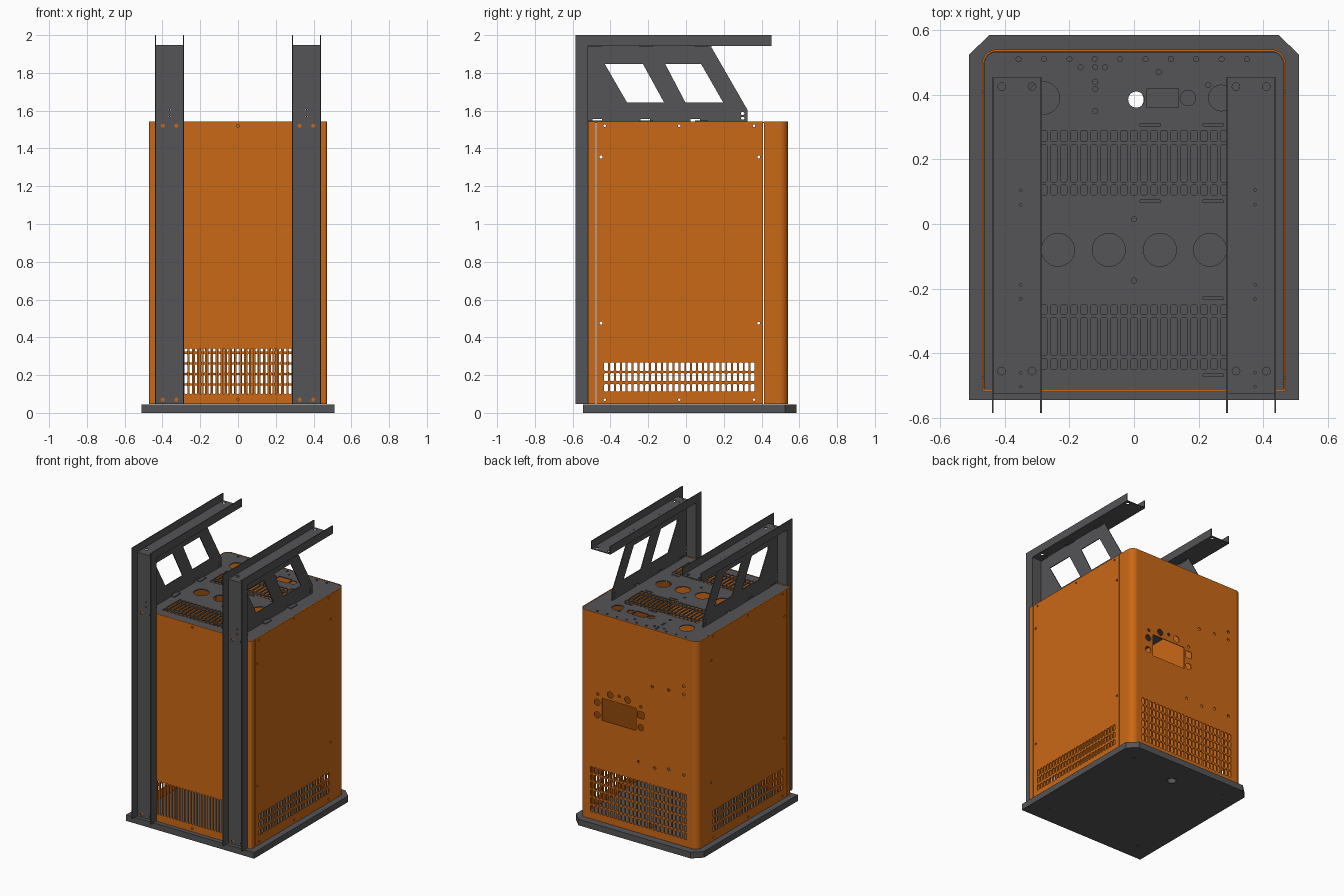
import bpy, bmesh, math
from mathutils import Matrix

if "Cube" in bpy.data.objects:
    bpy.data.objects.remove(bpy.data.objects["Cube"])


def material(name, rgb):
    m = bpy.data.materials.new(name)
    m.diffuse_color = (*rgb, 1)
    m.use_nodes = True
    m.node_tree.nodes["Principled BSDF"].inputs["Base Color"].default_value = m.diffuse_color
    return m


ORANGE = material("orange_paint", (0.60, 0.14, 0.008))
DARK = material("dark_steel", (0.09, 0.09, 0.095))

# 2D axes (u, v) and normal w for each drawing plane
PLANES = {
    "XY": Matrix(((1, 0, 0), (0, 1, 0), (0, 0, 1))),
    "XZ": Matrix(((1, 0, 0), (0, 0, -1), (0, 1, 0))),
    "YZ": Matrix(((0, 0, 1), (1, 0, 0), (0, 1, 0))),
}


def rect(u0, u1, v0, v1):
    return [(u0, v0), (u1, v0), (u1, v1), (u0, v1)]


def slot(u, v, w, h, c=0.004):
    a, b = w / 2, h / 2
    p = [(a - c, -b), (a, c - b), (a, b - c), (a - c, b),
         (c - a, b), (-a, b - c), (-a, c - b), (c - a, -b)]
    return [(u + x, v + y) for x, y in p]


def circle(u, v, r):
    n = 28 if r > 0.02 else 12
    return [(u + r * math.cos(2 * math.pi * i / n), v + r * math.sin(2 * math.pi * i / n)) for i in range(n)]


def grid(u, nu, pu, w, rows):
    """Vent pattern: nu slots centred on u, for each row (v0, v1)."""
    return [slot(u + (i - (nu - 1) / 2) * pu, (a + b) / 2, w, b - a) for i in range(nu) for a, b in rows]


def panel(name, outline, holes, plane, lo, hi, mat):
    """Sheet cut from a 2D outline with holes, between lo and hi along the plane's axis."""
    cu = bpy.data.curves.new(name, 'CURVE')
    cu.dimensions, cu.fill_mode, cu.extrude = '2D', 'BOTH', (hi - lo) / 2
    for pts in [outline] + holes:
        s = cu.splines.new('POLY')
        s.points.add(len(pts) - 1)
        for p, (u, v) in zip(s.points, pts):
            p.co = (u, v, 0, 1)
        s.use_cyclic_u = True
    tmp = bpy.data.objects.new("tmp", cu)
    bpy.context.collection.objects.link(tmp)
    dg = bpy.context.evaluated_depsgraph_get()
    me = bpy.data.meshes.new_from_object(tmp.evaluated_get(dg))
    bpy.data.objects.remove(tmp)
    m = PLANES[plane].to_4x4()
    m.translation["XYZ".index(({"XY": "Z", "XZ": "Y", "YZ": "X"})[plane])] = (lo + hi) / 2
    me.transform(m)
    bm = bmesh.new()
    bm.from_mesh(me)
    bmesh.ops.remove_doubles(bm, verts=bm.verts, dist=1e-5)
    bmesh.ops.recalc_face_normals(bm, faces=bm.faces)
    bm.to_mesh(me)
    bm.free()
    me.materials.clear()
    me.materials.append(mat)
    me.name = name
    ob = bpy.data.objects.new(name, me)
    bpy.context.collection.objects.link(ob)
    bpy.ops.object.select_all(action='DESELECT')
    ob.select_set(True)
    bpy.context.view_layer.objects.active = ob
    bpy.ops.object.shade_smooth_by_angle(angle=math.radians(30))
    return ob


T = 0.006                      # sheet thickness
X, YF, YB = 0.47, -0.52, 0.54  # cabinet half width, front, back
Z0, Z1 = 0.048, 1.542          # cabinet bottom, top
RB, RF = 0.045, 0.012          # rear and front corner radii


def arc(cx, cy, r, a0, a1, n=10):
    return [(cx + r * math.cos(math.radians(a0 + (a1 - a0) * i / n)),
             cy + r * math.sin(math.radians(a0 + (a1 - a0) * i / n))) for i in range(n + 1)]


# Base plinth with chamfered rear corners, cable hole and fixing holes
base = [(-0.51, -0.545), (0.51, -0.545), (0.51, 0.525), (0.447, 0.585), (-0.447, 0.585), (-0.51, 0.525)]
panel("base_plinth", base, [circle(0, 0.385, 0.03)] +
      [circle(sx * 0.38, y, 0.008) for sx in (-1, 1) for y in (-0.42, 0.46)], "XY", 0, 0.044, DARK)

# Front panel with tall narrow vents
panel("front_panel", rect(RF - X, X - RF, Z0, Z1),
      grid(0, 23, 0.025, 0.014, [(0.1, 0.34)]) + [circle(0, z, 0.007) for z in (0.07, 1.52)],
      "XZ", YF, YF + T, ORANGE)

# Back panel with vent grid, display window, connectors and screw holes
rows = [(0.1 + i * 0.056, 0.145 + i * 0.056) for i in range(6)]
back = grid(0, 25, 0.031, 0.021, rows)
back += [rect(0.02, 0.29, 0.78, 0.94), slot(-0.018, 0.90, 0.05, 0.05)]
back += [circle(x, z, 0.023) for x, z in ((0.33, 0.90), (0.33, 0.81), (0.226, 0.98), (0.088, 0.98), (-0.018, 0.81))]
back += [circle(x, z, 0.01) for x, z in ((0.153, 0.99), (0.325, 0.96), (-0.018, 0.96), (-0.11, 1.13), (-0.24, 1.14),
                                         (-0.36, 1.20), (-0.36, 1.14), (0, 0.56), (-0.13, 0.55), (-0.24, 0.57),
                                         (-0.36, 0.56))]
panel("back_panel", rect(RB - X, X - RB, Z0, Z1), back, "XZ", YB - T, YB, ORANGE)

# Side panels and rounded corner strips
side_holes = grid(-0.035, 26, 0.031, 0.021, [(0.113, 0.152), (0.168, 0.21), (0.222, 0.267)])
side_holes += [circle(y, z, 0.008) for y in (-0.45, 0.385) for z in (0.475, 1.355)]
side_holes += [circle(y, z, 0.007) for y in (-0.43, -0.035, 0.36) for z in (0.07, 1.52)]
for s, tag in ((-1, "left"), (1, "right")):
    a, b = sorted((s * X, s * (X - T)))
    panel(tag + "_side_panel", rect(-0.474, 0.408, Z0, Z1), side_holes, "YZ", a, b, ORANGE)
    rear = arc(X - RB, YB - RB, RB, 90, 0) + [(X, 0.412), (X - T, 0.412)] + arc(X - RB, YB - RB, RB - T, 0, 90)
    front = arc(X - RF, YF + RF, RF, 270, 360) + [(X, -0.478), (X - T, -0.478)] + \
        arc(X - RF, YF + RF, RF - T, 360, 270)
    panel(tag + "_rear_corner", [(s * x, y) for x, y in rear], [], "XY", Z0, Z1, ORANGE)
    panel(tag + "_front_corner", [(s * x, y) for x, y in front], [], "XY", Z0, Z1, ORANGE)

# Lid with vents, round openings, service slots and screw holes
g = T + 0.001
lid = [(g - X, YF + g), (X - g, YF + g)] + arc(X - RB, YB - RB, RB - g, 0, 90) + arc(RB - X, YB - RB, RB - g, 90, 180)
lid_holes = grid(0, 19, 0.031, 0.021, [(0.09, 0.12), (0.13, 0.245), (0.255, 0.29),
                                       (-0.45, -0.417), (-0.407, -0.29), (-0.28, -0.25)])
lid_holes += [circle(x, -0.08, 0.051) for x in (-0.235, -0.078, 0.08, 0.235)]
lid_holes += [circle(-0.28, 0.39, 0.05), circle(0.27, 0.39, 0.04), circle(0.007, 0.385, 0.025),
              circle(0.167, 0.39, 0.024), rect(0.04, 0.138, 0.36, 0.42)]
lid_holes += [slot(x, y, 0.065, 0.008, 0.002) for x, y in ((0.05, 0.307), (0.245, 0.307), (0.05, 0.07),
                                                           (0.245, 0.07), (0.245, -0.23), (0.245, -0.468))]
lid_holes += [circle(-0.357 + i * 0.0785, 0.51, 0.008) for i in range(10)]
lid_holes += [circle(x, y, 0.008) for x, y in ((-0.165, 0.485), (-0.12, 0.485), (-0.09, 0.485), (0.077, 0.47),
                                               (-0.12, 0.44), (-0.12, 0.418), (-0.12, 0.35), (0, 0.015),
                                               (0, -0.175), (0.23, 0.43))]
panel("lid", lid, lid_holes, "XY", Z1 - T - 0.001, Z1 - 0.001, DARK)

# Lifting frames: channel column + channel arm + gusset with two windows
CX, HW = 0.3625, 0.0775
elbow = [(-0.585, Z0), (YF, Z0), (YF, 1.942), (0.453, 1.942), (0.453, 2.0), (-0.585, 2.0)]
gusset = [(YF, 1.942), (YF, 1.542)]
for y in (-0.47, -0.215, 0.05):  # notches along the lower edge
    gusset += [(y - 0.025, 1.542), (y - 0.025, 1.556), (y + 0.025, 1.556), (y + 0.025, 1.542)]
gusset += [(0.325, 1.542), (0.325, 1.605), (0.135, 1.935), (0.135, 1.942)]
windows = [[(-0.43, 1.847), (-0.228, 1.847), (-0.116, 1.643), (-0.312, 1.643)],
           [(-0.11, 1.847), (0.08, 1.847), (0.197, 1.643), (-0.003, 1.643)]]
windows += [slot(0.3, z, 0.018, 0.014) for z in (1.56, 1.585)]
for s, tag in ((-1, "left"), (1, "right")):
    c = s * CX
    for e, edge in ((-1, "outer"), (1, "inner")):
        a, b = sorted((c - s * -e * HW * -1 * -1, c + s * e * (HW - T)))
        panel(f"{tag}_{edge}_flange", elbow, [], "YZ", a, b, DARK)
    u0, u1 = c - HW + T, c + HW - T
    bolts = [circle(c + d, z, 0.011) for d in (-0.036, 0.036) for z in (0.07, 1.52)]
    panel(tag + "_column_web", rect(u0, u1, Z0, 1.948),
          bolts + [circle(c, z, 0.005) for z in (1.57, 1.605)], "XZ", YF - T, YF, DARK)
    arm_holes = [circle(c + d, y, 0.012) for d in (-0.047, 0.047) for y in (-0.455, 0.425)]
    arm_holes += [circle(c + 0.012, y, 0.004) for y in (0.105, 0.06, -0.188, -0.232, -0.46, -0.503)]
    panel(tag + "_arm_web", rect(u0, u1, YF, 0.453), arm_holes, "XY", 1.942, 1.948, DARK)
    panel(tag + "_gusset", gusset, windows, "YZ", c - T / 2, c + T / 2, DARK)
    # Folded fixing tabs joining gusset to lid and arm
    for i, y in enumerate((-0.48, -0.21, 0.082)):
        panel(f"{tag}_arm_tab_{i}", rect(c, c + 0.028, y - 0.035, y + 0.035), [], "XY", 1.936, 1.942, DARK)
        panel(f"{tag}_lid_tab_{i}", rect(c, c + 0.028, y - 0.035, y + 0.035), [], "XY", 1.541, 1.547, DARK)
